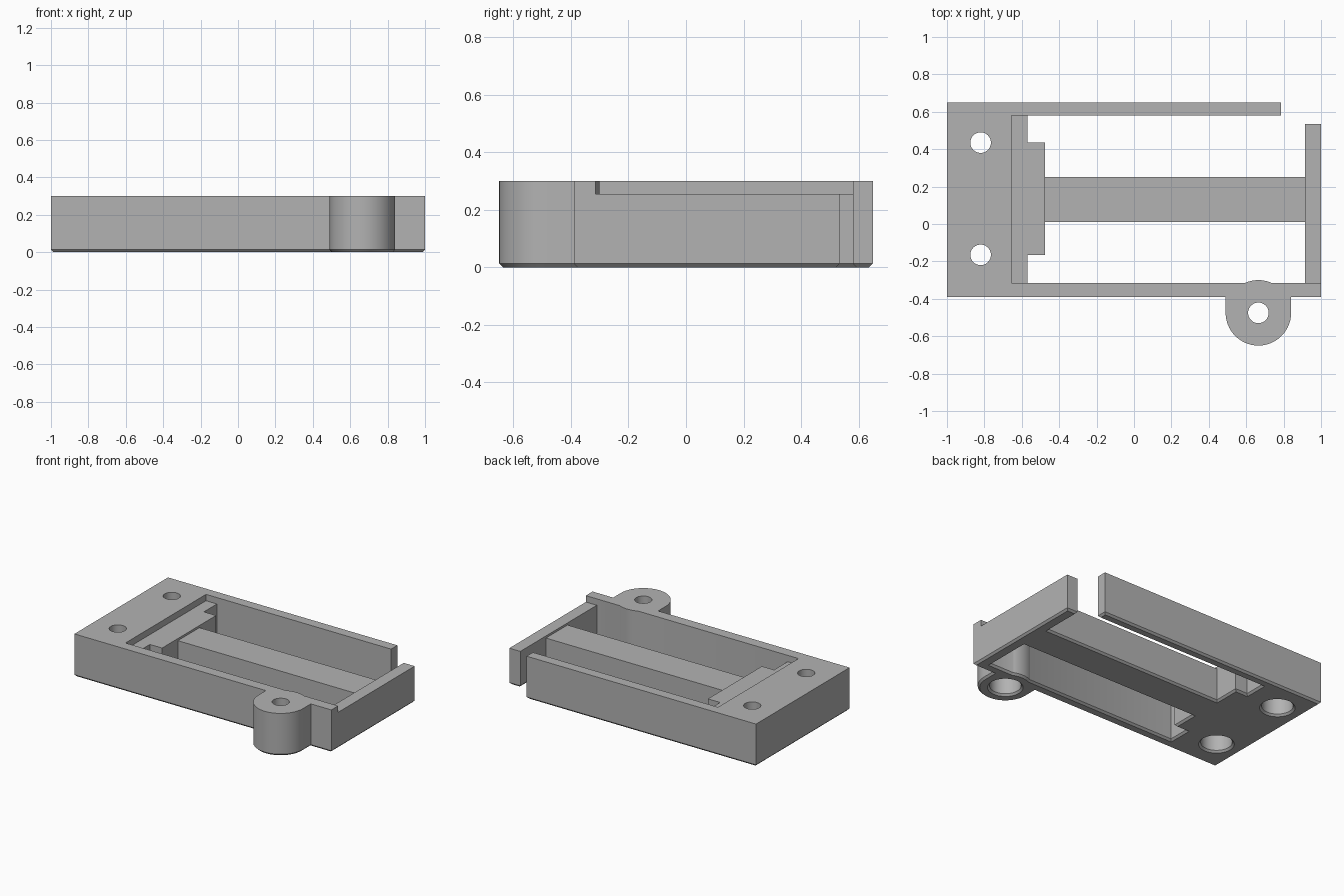
import bpy, bmesh, math
from mathutils import Vector

if "Cube" in bpy.data.objects:
    bpy.data.objects.remove(bpy.data.objects["Cube"], do_unlink=True)

HEIGHT, LEDGE, BAR, CHAMFER = 0.30, 0.255, 0.24, 0.013


def inset(points, d):
    """Move every edge of a counter-clockwise outline inward by d."""
    result = []
    for i, p in enumerate(points):
        e1 = (p - points[i - 1]).normalized()
        e2 = (points[(i + 1) % len(points)] - p).normalized()
        n1, n2 = Vector((-e1.y, e1.x)), Vector((-e2.y, e2.x))
        result.append(p + (n1 + n2) * (d / (1 + n1.dot(n2))))
    return result


def prism(name, points, layers):
    """Stack an outline through layers of (height, inset) and cap the ends."""
    points = [Vector(p) for p in points]
    bm = bmesh.new()
    rings = [[bm.verts.new((p.x, p.y, z)) for p in inset(points, d)] for z, d in layers]
    n = len(points)
    for low, high in zip(rings, rings[1:]):
        for i in range(n):
            j = (i + 1) % n
            bm.faces.new((low[i], low[j], high[j], high[i]))
    bm.faces.new(rings[0][::-1])
    bm.faces.new(rings[-1])
    mesh = bpy.data.meshes.new(name)
    bm.to_mesh(mesh)
    bm.free()
    obj = bpy.data.objects.new(name, mesh)
    bpy.context.collection.objects.link(obj)
    return obj


def rect(x0, x1, y0, y1):
    return [(x0, y0), (x1, y0), (x1, y1), (x0, y1)]


def arc(cx, cy, r, start, end, steps):
    angles = [math.radians(start + (end - start) * i / steps) for i in range(steps + 1)]
    return [(cx + r * math.cos(a), cy + r * math.sin(a)) for a in angles]


def combine(target, tool, operation):
    mod = target.modifiers.new(tool.name, 'BOOLEAN')
    mod.operation, mod.solver, mod.object = operation, 'EXACT', tool
    bpy.context.view_layer.objects.active = target
    bpy.ops.object.modifier_apply(modifier=mod.name)
    bpy.data.objects.remove(tool, do_unlink=True)


solid = [(0, CHAMFER), (CHAMFER, 0), (HEIGHT, 0)]
through = [(-CHAMFER, -2 * CHAMFER), (CHAMFER, 0), (0.5, 0)]

# Frame with the open rear channel: end block, front wall, end wall, bar, back wall
frame = prism("bracket_frame", [
    (-1, -0.39), (1, -0.39), (1, 0.535), (0.915, 0.535), (0.915, 0.25),
    (-0.475, 0.25), (-0.475, 0.435), (-0.57, 0.435), (-0.57, 0.58),
    (0.785, 0.58), (0.785, 0.65), (-1, 0.65)], solid)

# Front opening
combine(frame, prism("front_opening", [
    (-0.57, -0.315), (0.915, -0.315), (0.915, 0.01), (-0.475, 0.01),
    (-0.475, -0.165), (-0.57, -0.165)], through), 'DIFFERENCE')

# Lowered ledge and end wall, then the slightly lower centre bar
combine(frame, prism("ledge_pocket", rect(-0.655, 1.1, -0.315, 0.58),
                     [(LEDGE, 0), (0.5, 0)]), 'DIFFERENCE')
combine(frame, prism("bar_pocket", rect(-0.475, 0.915, -0.05, 0.3),
                     [(BAR, 0), (0.5, 0)]), 'DIFFERENCE')

# Round screw boss on the front wall
bx, by, br = 0.665, -0.475, 0.175
boss = (arc(bx, by, br, 180, 360, 40) + [(bx + br, -0.35)]
        + arc(bx, by, br, 46, 134, 20) + [(bx - br, -0.35)])
combine(frame, prism("screw_boss", boss, solid), 'UNION')

# Screw holes, counterbored from below
wide = -0.045
bore = [(-CHAMFER, wide - 2 * CHAMFER), (CHAMFER, wide), (0.18, wide), (0.18, 0), (0.5, 0)]
for x, y in ((-0.82, 0.435), (-0.82, -0.165), (bx, by)):
    circle = arc(x, y, 0.055, 0, 360, 48)[:-1]
    combine(frame, prism("screw_hole", circle, bore), 'DIFFERENCE')

# Plain grey finish
grey = bpy.data.materials.new("plain_grey")
grey.use_nodes = True
colour = (0.45, 0.45, 0.45, 1)
grey.diffuse_color = colour
grey.node_tree.nodes["Principled BSDF"].inputs["Base Color"].default_value = colour
frame.data.materials.clear()
frame.data.materials.append(grey)

bpy.ops.object.select_all(action='DESELECT')
frame.select_set(True)
bpy.context.view_layer.objects.active = frame
bpy.ops.object.shade_smooth_by_angle(angle=math.radians(25))
